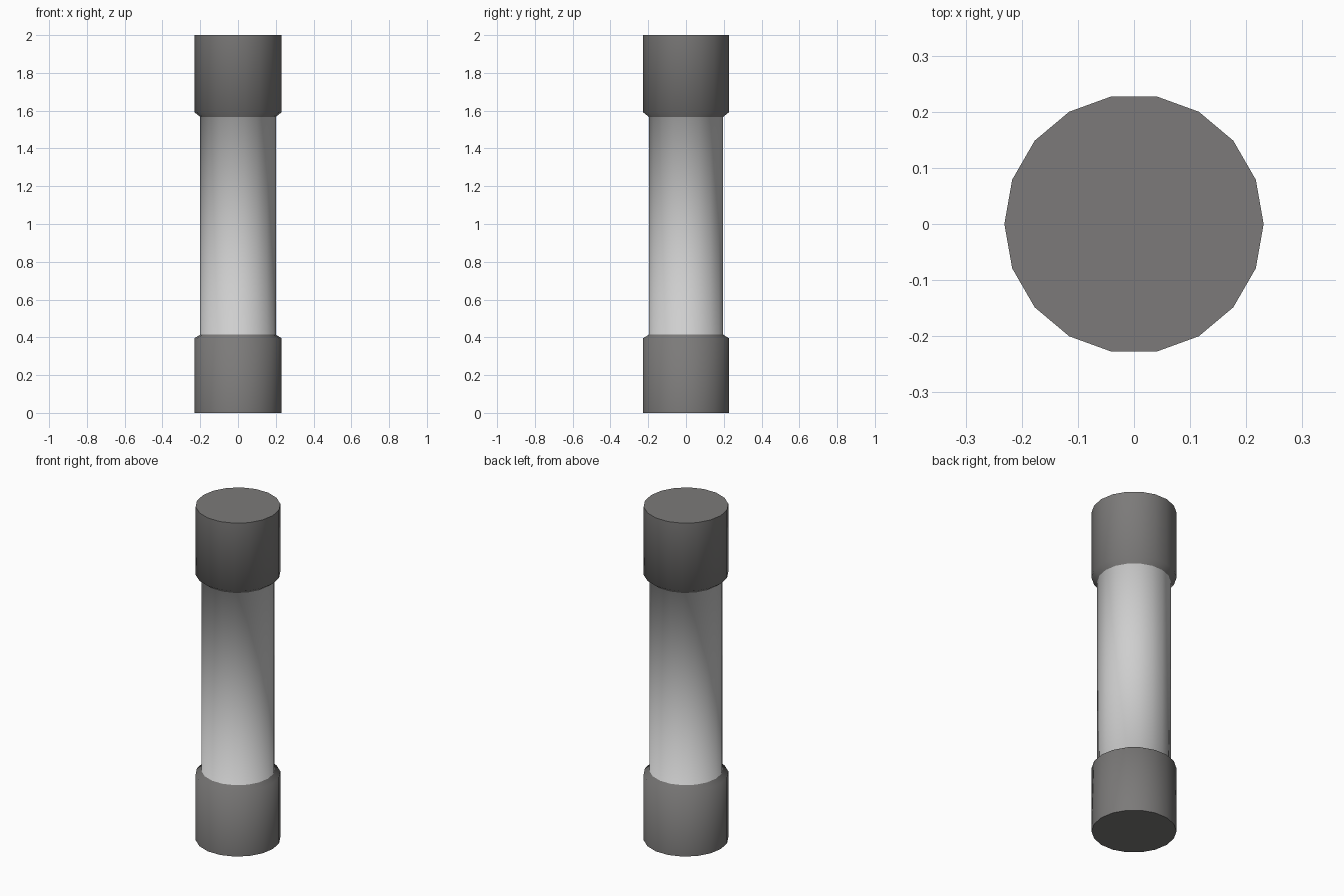
import bpy, bmesh, math

if "Cube" in bpy.data.objects:
    bpy.data.objects.remove(bpy.data.objects["Cube"])

SIDES = 18


def material(name, rgb):
    m = bpy.data.materials.new(name)
    m.diffuse_color = (*rgb, 1)
    m.use_nodes = True
    m.node_tree.nodes["Principled BSDF"].inputs["Base Color"].default_value = m.diffuse_color
    return m


metal = material("dark metal", (0.20, 0.195, 0.192))
glass = material("light grey tube", (0.62, 0.62, 0.62))

# Lathe profile (radius, height), bottom to top
profile = [(0.231, 0), (0.231, 0.395), (0.2, 0.414),
           (0.2, 1.567), (0.231, 1.592), (0.231, 2)]

bm = bmesh.new()
rings = []
for r, z in profile:
    rings.append([bm.verts.new((r * math.cos(2 * math.pi * i / SIDES),
                                r * math.sin(2 * math.pi * i / SIDES), z))
                  for i in range(SIDES)])

# Walls: the middle band is the tube, the rest are end caps
for k in range(len(rings) - 1):
    a, b = rings[k], rings[k + 1]
    for i in range(SIDES):
        j = (i + 1) % SIDES
        f = bm.faces.new((a[i], a[j], b[j], b[i]))
        f.material_index = 1 if k == 2 else 0

# Flat ends
bm.faces.new(rings[0][::-1])
bm.faces.new(rings[-1])

mesh = bpy.data.meshes.new("capped_tube")
bm.to_mesh(mesh)
bm.free()
mesh.materials.append(metal)
mesh.materials.append(glass)
obj = bpy.data.objects.new("capped_tube", mesh)
bpy.context.collection.objects.link(obj)

# Smooth over the chamfers, keep the end rims sharp
bpy.context.view_layer.objects.active = obj
obj.select_set(True)
bpy.ops.object.shade_smooth_by_angle(angle=math.radians(70))
